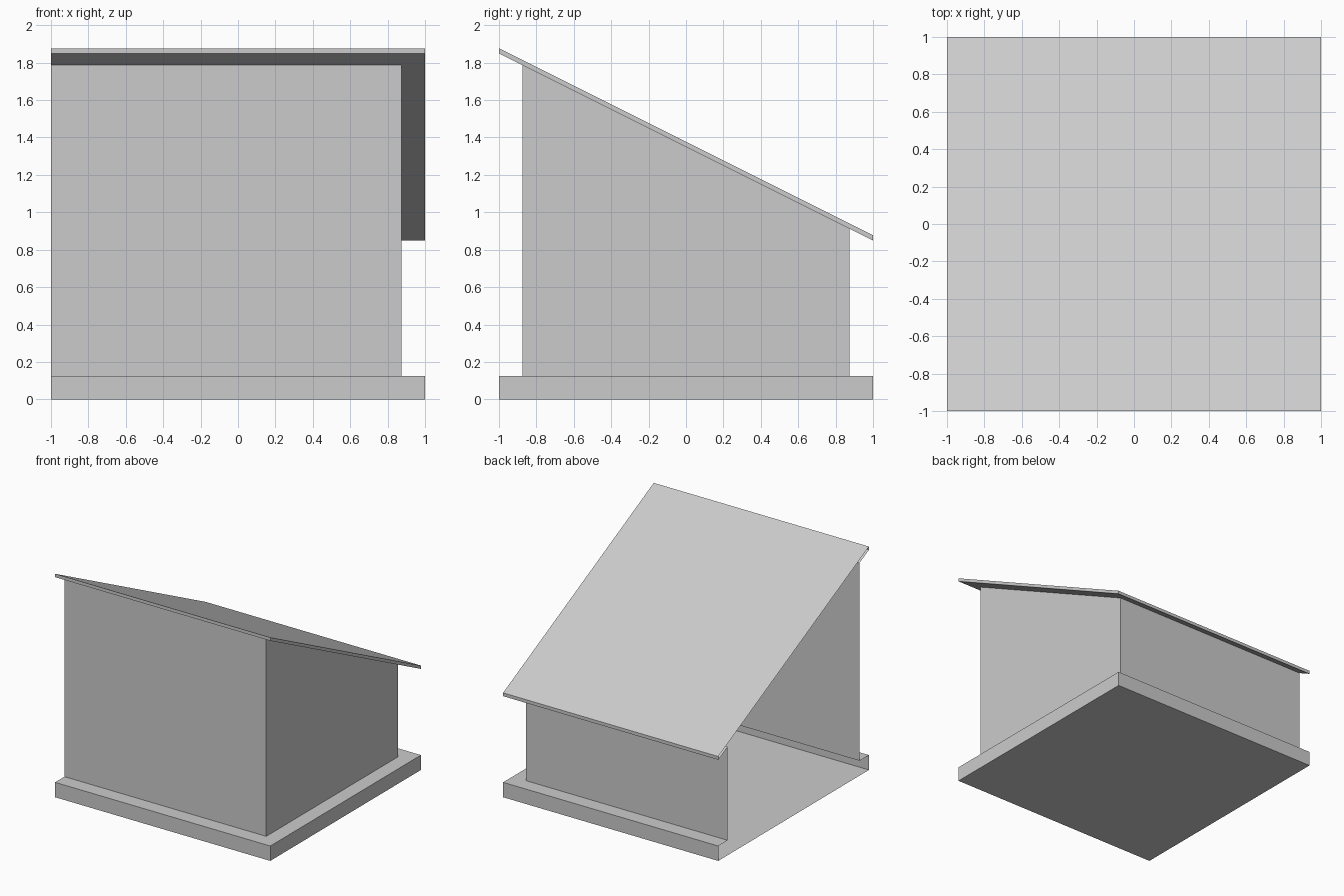
import bpy

if "Cube" in bpy.data.objects:
    bpy.data.objects.remove(bpy.data.objects["Cube"])


def level(h, z, slope=0.0):
    """Three-sided outline, open at x = -1; z is the height at y = 0."""
    path = [(-1, -h), (h, -h), (h, h), (-1, h)]
    return [(x, y, z + slope * y) for x, y in path]


def shell(name, levels, cap_bottom=False, cap_top=False):
    """Join successive outlines into an open-sided shell of flat faces."""
    verts = [p for lv in levels for p in lv]
    faces = []
    for k in range(len(levels) - 1):
        a, b = 4 * k, 4 * k + 4
        faces += [(a + i, a + i + 1, b + i + 1, b + i) for i in range(3)]
    if cap_bottom:
        faces.append((3, 2, 1, 0))
    if cap_top:
        n = len(verts)
        faces.append((n - 4, n - 3, n - 2, n - 1))
    mesh = bpy.data.meshes.new(name)
    mesh.from_pydata(verts, [], faces)
    mesh.update()
    obj = bpy.data.objects.new(name, mesh)
    bpy.context.collection.objects.link(obj)
    return obj


OUTER, INNER = 1.0, 0.875
BASE_Z, EAVE_Z, ROOF_Z, PITCH = 0.125, 1.349, 1.377, -0.5

# Hollow plinth with a ledge around the walls
shell("base", [level(OUTER, 0), level(OUTER, BASE_Z), level(INNER, BASE_Z)],
      cap_bottom=True)

# Three thin walls cut along the roof pitch
shell("walls", [level(INNER, BASE_Z), level(INNER, EAVE_Z, PITCH)])

# Sloped roof: overhang underside, thin edge and top sheet
shell("roof", [level(INNER, EAVE_Z, PITCH), level(OUTER, EAVE_Z, PITCH),
               level(OUTER, ROOF_Z, PITCH)], cap_top=True)
